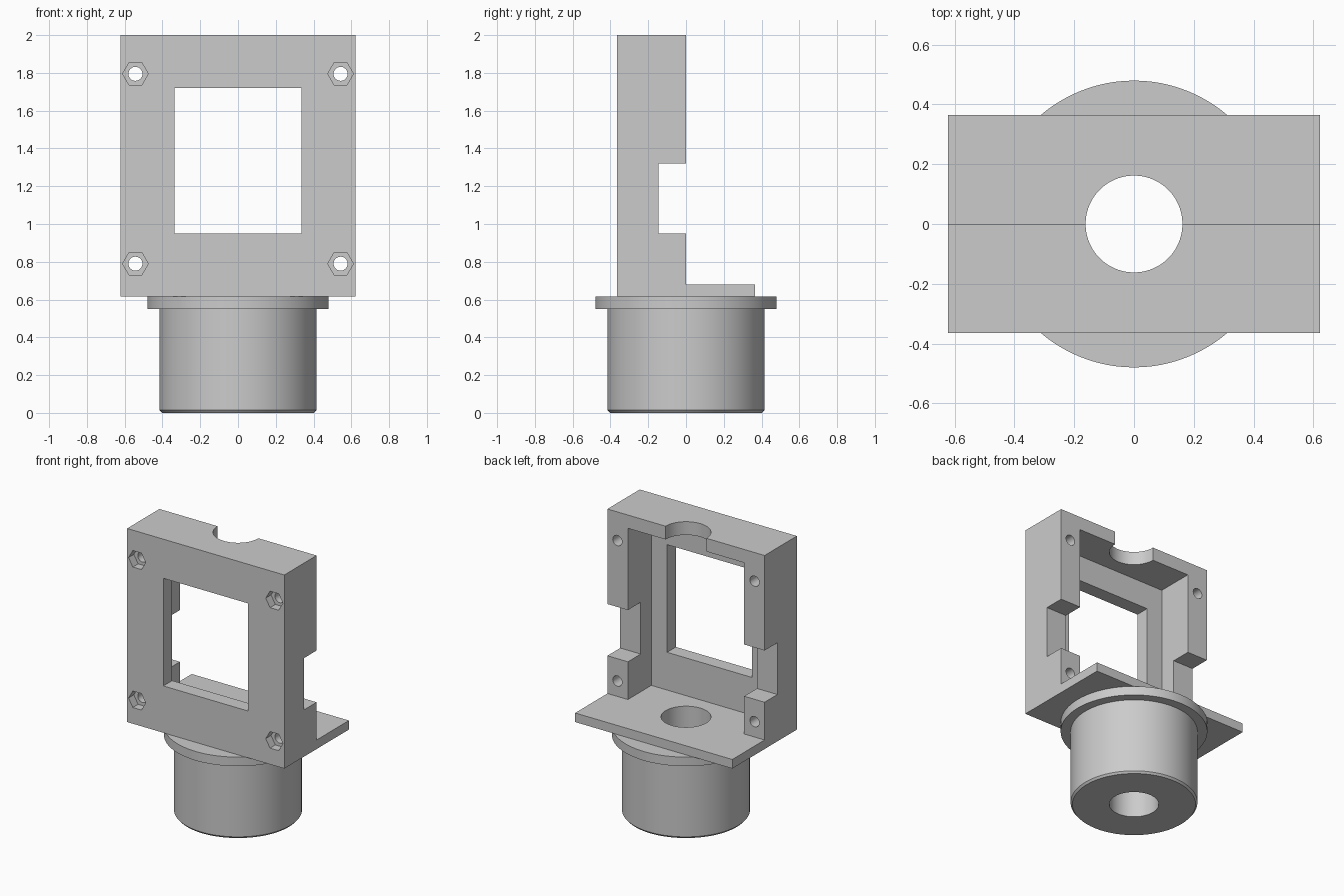
import bpy, bmesh, math
from mathutils import Matrix

if "Cube" in bpy.data.objects:
    bpy.data.objects.remove(bpy.data.objects["Cube"], do_unlink=True)

grey = bpy.data.materials.new("plain_grey")
grey.use_nodes = True
grey.diffuse_color = (0.6, 0.6, 0.6, 1)
grey.node_tree.nodes["Principled BSDF"].inputs["Base Color"].default_value = (0.6, 0.6, 0.6, 1)

HALF_W, HALF_D = 0.622, 0.365
BASE, DECK, TOP = 0.615, 0.68, 2.0
BORE, SEGMENTS = 0.162, 96


def finish(name, bm):
    bmesh.ops.recalc_face_normals(bm, faces=bm.faces)
    mesh = bpy.data.meshes.new(name)
    bm.to_mesh(mesh)
    bm.free()
    mesh.materials.append(grey)
    obj = bpy.data.objects.new(name, mesh)
    bpy.context.collection.objects.link(obj)
    return obj


def extrude_x(name, outline, half):
    """Extrude a (y, z) outline along x."""
    bm = bmesh.new()
    face = bm.faces.new([bm.verts.new((-half, y, z)) for y, z in outline])
    out = bmesh.ops.extrude_face_region(bm, geom=[face])
    moved = [v for v in out["geom"] if isinstance(v, bmesh.types.BMVert)]
    bmesh.ops.translate(bm, verts=moved, vec=(2 * half, 0, 0))
    return finish(name, bm)


def box(name, half, y0, y1, z0, z1):
    return extrude_x(name, [(y0, z0), (y1, z0), (y1, z1), (y0, z1)], half)


def rod(name, radius, sides, length, center, along_y=False):
    bm = bmesh.new()
    turn = Matrix.Rotation(math.pi / 2, 4, "X") if along_y else Matrix()
    # Start the ring at +x so hexagons point sideways
    start = bm.verts.new((radius, 0, -length / 2))
    bmesh.ops.spin(bm, geom=[start], axis=(0, 0, 1), cent=(0, 0, 0),
                   angle=2 * math.pi, steps=sides, use_merge=True)
    bmesh.ops.remove_doubles(bm, verts=bm.verts, dist=1e-5)
    disc = bmesh.ops.contextual_create(bm, geom=bm.edges[:])["faces"]
    out = bmesh.ops.extrude_face_region(bm, geom=disc)
    moved = [v for v in out["geom"] if isinstance(v, bmesh.types.BMVert)]
    bmesh.ops.translate(bm, verts=moved, vec=(0, 0, length))
    bmesh.ops.transform(bm, verts=bm.verts, matrix=Matrix.Translation(center) @ turn)
    return finish(name, bm)


def lathe(name, profile):
    """Revolve a closed (radius, z) profile about z."""
    bm = bmesh.new()
    ring = [bm.verts.new((r, 0, z)) for r, z in profile]
    edges = [bm.edges.new((ring[i - 1], ring[i])) for i in range(len(ring))]
    bmesh.ops.spin(bm, geom=ring + edges, axis=(0, 0, 1), cent=(0, 0, 0),
                   angle=2 * math.pi, steps=SEGMENTS)
    bmesh.ops.remove_doubles(bm, verts=bm.verts, dist=1e-5)
    return finish(name, bm)


def cut(target, cutters):
    for cutter in cutters:
        mod = target.modifiers.new(cutter.name, "BOOLEAN")
        mod.operation, mod.solver, mod.object = "DIFFERENCE", "EXACT", cutter
    bpy.context.view_layer.update()
    graph = bpy.context.evaluated_depsgraph_get()
    result = bpy.data.meshes.new_from_object(target.evaluated_get(graph))
    target.modifiers.clear()
    target.data = result
    for cutter in cutters:
        bpy.data.objects.remove(cutter, do_unlink=True)


# Bracket: upright frame and rear deck as one L-shaped block
bracket = extrude_x("bracket", [(-HALF_D, BASE), (HALF_D, BASE), (HALF_D, DECK),
                                (0, DECK), (0, TOP), (-HALF_D, TOP)], HALF_W)

# Rear pocket, front window, side notches and vertical bore
cutters = [
    box("pocket_cutter", 0.46, -0.265, 0.1, DECK, 1.905),
    box("window_cutter", 0.335, -0.5, -0.2, 0.95, 1.72),
    box("notch_cutter", 0.8, -0.145, 0.1, 0.95, 1.32),
    rod("bore_cutter", BORE, SEGMENTS, 4, (0, 0, 1)),
]

# Four screw holes with hexagonal nut recesses on the front
for x in (-0.543, 0.543):
    for z in (0.79, 1.795):
        cutters.append(rod("screw_cutter", 0.037, 32, 1, (x, -0.2, z), True))
        cutters.append(rod("nut_cutter", 0.068, 6, 0.12, (x, -HALF_D, z), True))
cut(bracket, cutters)

# Hollow round plug with chamfered foot and flange
plug = lathe("flanged_plug", [(BORE, 0), (0.403, 0), (0.415, 0.014), (0.415, 0.55),
                              (0.48, 0.55), (0.48, BASE), (BORE, BASE)])

for obj in (bracket, plug):
    bpy.ops.object.select_all(action="DESELECT")
    obj.select_set(True)
    bpy.context.view_layer.objects.active = obj
    bpy.ops.object.shade_smooth_by_angle(angle=math.radians(30))
